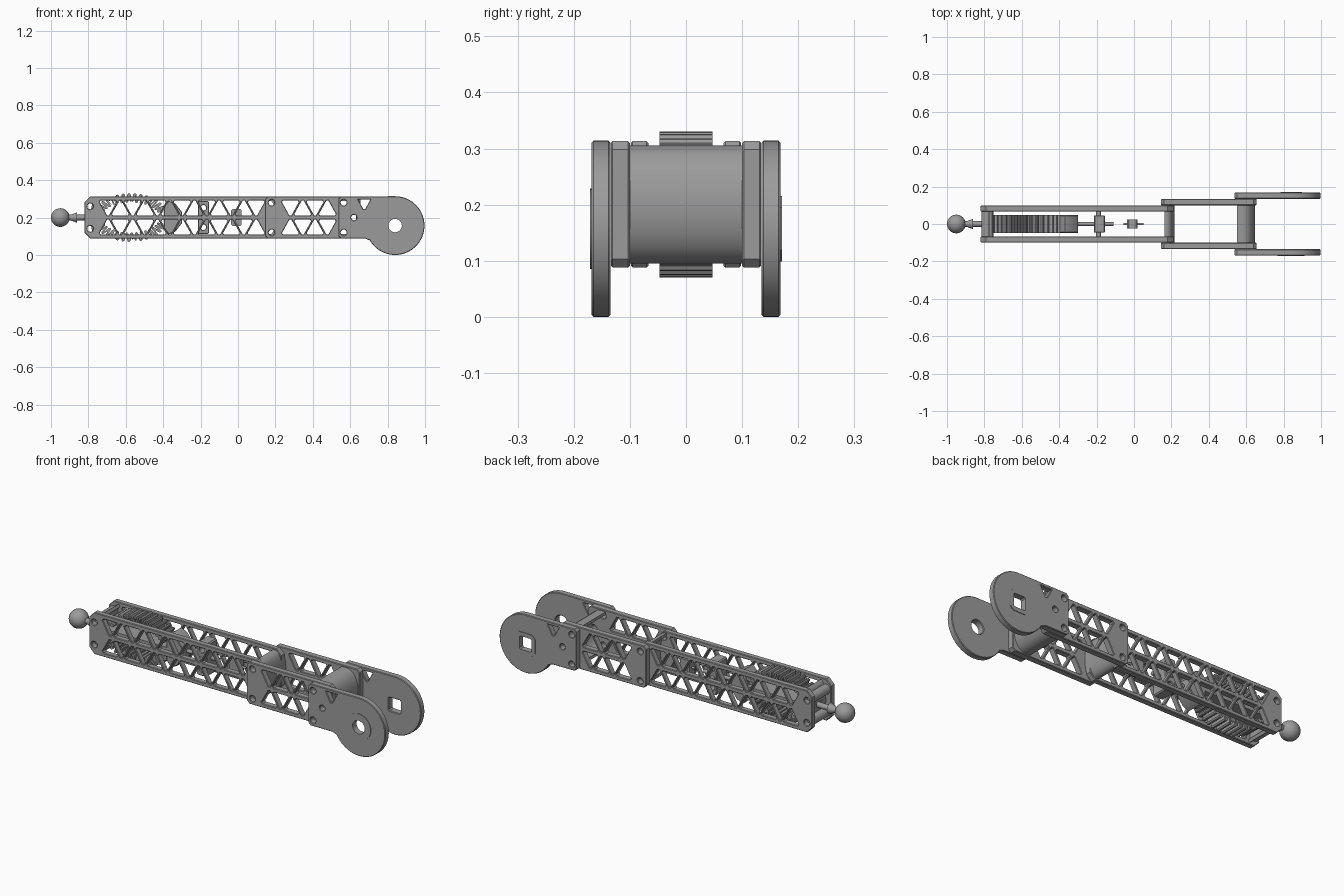
import bpy, bmesh
from math import sin, cos, pi, radians, tanh
from mathutils import Matrix, Vector

cube = bpy.data.objects.get("Cube")
if cube:
    bpy.data.objects.remove(cube)

MID = 0.2          # height of the arm's centre line
parts = []

grey = bpy.data.materials.new("mid grey")
grey.use_nodes = True
COLOUR = (0.33, 0.33, 0.33, 1)
grey.diffuse_color = COLOUR
grey.node_tree.nodes["Principled BSDF"].inputs["Base Color"].default_value = COLOUR


def finish(name, mesh):
    mesh.materials.clear()
    mesh.materials.append(grey)
    obj = bpy.data.objects.new(name, mesh)
    bpy.context.collection.objects.link(obj)
    parts.append(obj)
    return obj


def prism(name, loops, y0, y1, bevel=0.0):
    """Extrude an outline with holes, drawn in x and z, from y0 to y1."""
    curve = bpy.data.curves.new(name, "CURVE")
    curve.dimensions, curve.fill_mode = "2D", "BOTH"
    curve.extrude = abs(y1 - y0) / 2 - bevel
    curve.bevel_depth, curve.offset, curve.bevel_resolution = bevel, -bevel, 0
    for loop in loops:
        spline = curve.splines.new("POLY")
        spline.points.add(len(loop) - 1)
        for point, (x, z) in zip(spline.points, loop):
            point.co = (x, z, 0, 1)
        spline.use_cyclic_u = True
    temp = bpy.data.objects.new(name, curve)
    mesh = bpy.data.meshes.new_from_object(temp)
    bpy.data.objects.remove(temp)
    mesh.transform(Matrix.Translation((0, (y0 + y1) / 2, 0)) @ Matrix.Rotation(pi / 2, 4, "X"))
    bm = bmesh.new()
    bm.from_mesh(mesh)
    bmesh.ops.remove_doubles(bm, verts=bm.verts, dist=1e-5)
    bmesh.ops.recalc_face_normals(bm, faces=bm.faces)
    bm.to_mesh(mesh)
    bm.free()
    return finish(name, mesh)


def rod(name, start, end, r1, r2=None, sides=24):
    start, end = Vector(start), Vector(end)
    axis = end - start
    bm = bmesh.new()
    bmesh.ops.create_cone(bm, cap_ends=True, segments=sides, radius1=r1,
                          radius2=r1 if r2 is None else r2, depth=axis.length)
    turn = axis.to_track_quat("Z", "Y").to_matrix().to_4x4()
    bm.transform(Matrix.Translation((start + end) / 2) @ turn)
    mesh = bpy.data.meshes.new(name)
    bm.to_mesh(mesh)
    bm.free()
    return finish(name, mesh)


def arc(x, z, r, a0=0, a1=360, n=24):
    full = abs(a1 - a0) == 360
    steps = n if full else n - 1
    return [(x + r * cos(radians(a0 + (a1 - a0) * i / steps)),
             z + r * sin(radians(a0 + (a1 - a0) * i / steps))) for i in range(n)]


def box(x0, x1, z0, z1, c=0.0):
    if not c:
        return [(x0, z0), (x1, z0), (x1, z1), (x0, z1)]
    return [(x0 + c, z0), (x1 - c, z0), (x1, z0 + c), (x1, z1 - c),
            (x1 - c, z1), (x0 + c, z1), (x0, z1 - c), (x0, z0 + c)]


def ribbon(path, thick):
    """Closed outline of an open path given a thickness."""
    left, right = [], []
    for i, p in enumerate(path):
        a, b = Vector(path[max(i - 1, 0)]), Vector(path[min(i + 1, len(path) - 1)])
        d = (b - a).normalized() * thick / 2
        left.append((p[0] - d.y, p[1] + d.x))
        right.append((p[0] + d.y, p[1] - d.x))
    return left + right[::-1]


def truss(first, count, pitch=0.066):
    """Two mirrored rows of alternating triangular openings."""
    holes = []
    for side in (1, -1):
        for i in range(count):
            x = first + i * pitch
            base, tip = (0.011, 0.091) if i % 2 else (0.091, 0.011)
            s = 0.008 if base < tip else -0.008
            holes.append([(x - 0.039, MID + side * base), (x + 0.039, MID + side * base),
                          (x + 0.045, MID + side * (base + s)), (x + 0.005, MID + side * tip),
                          (x - 0.005, MID + side * tip), (x - 0.045, MID + side * (base + s))])
    return holes


def bolt_holes(x, dz, r=0.016):
    return [arc(x, MID + s * dz, r, n=16) for s in (1, -1)]


# Side plates, mirrored left and right of the arm
for side, label in ((-1, "right"), (1, "left")):
    prism("long_truss_" + label,
          [box(-0.82, 0.21, 0.088, 0.313, 0.03)] + bolt_holes(-0.79, 0.06)
          + bolt_holes(0.18, 0.08) + truss(-0.695, 13),
          side * 0.067, side * 0.098, 0.003)
    prism("middle_truss_" + label,
          [box(0.145, 0.655, 0.088, 0.313, 0.015)] + bolt_holes(0.18, 0.08)
          + bolt_holes(0.565, 0.08) + truss(0.28, 4) + [arc(0.62, MID, 0.015, n=16)],
          side * 0.1, side * 0.134, 0.003)
    # End plate with its round lobe; round bore on one side, square on the other
    outline = ([(0.55, 0.088), (0.68, 0.088), (0.698, 0.08)]
               + arc(0.84, 0.157, 0.157, 210, 450, 48)
               + [(0.55, 0.313), (0.537, 0.3), (0.537, 0.1)])
    bore = arc(0.84, 0.157, 0.036) if side < 0 else box(0.804, 0.876, 0.121, 0.193, 0.006)
    triangle = [(0.642, 0.297), (0.708, 0.297), (0.68, 0.245), (0.67, 0.245)]
    prism("end_plate_" + label,
          [outline, bore, triangle, arc(0.62, MID, 0.015, n=16)] + bolt_holes(0.565, 0.08),
          side * 0.135, side * 0.168, 0.003)
    rim = arc(0.84, 0.157, 0.072, n=32) if side < 0 else box(0.782, 0.898, 0.099, 0.215, 0.02)
    prism("bore_rim_" + label, [rim, bore], side * 0.16, side * 0.171)


# Curved cross panels that tie the two sides together
def panel(name, x, bulge, lip, half_width):
    path = [(x - lip, MID + 0.097)] if lip else []
    path += [(x + bulge * cos(a), MID + 0.097 * sin(a))
             for a in (radians(90 - 15 * i) for i in range(13))]
    if lip:
        path.append((x - lip, MID - 0.097))
    prism(name, [ribbon(path, 0.016)], -half_width, half_width)


panel("end_cross_panel", 0.58, 0.06, 0.03, 0.1)
panel("middle_cross_panel", 0.175, 0.033, 0.012, 0.1)
panel("tip_cross_panel", -0.755, -0.025, 0, 0.067)
for s, label in ((1, "upper"), (-1, "lower")):
    z = MID + s * 0.06
    prism("tip_sleeve_" + label, [arc(-0.79, z, 0.026), arc(-0.79, z, 0.016)], -0.067, 0.067)

# Wavy springs above and below the centre line
TEETH, STEPS = 15, 10
for s, label in ((1, "upper"), (-1, "lower")):
    wave = []
    for i in range(TEETH * STEPS + 1):
        a = radians(160 - 140 * i / (TEETH * STEPS))
        depth = 0.022 * (1 - tanh(2.2 * sin(2 * pi * i / STEPS)))
        wave.append((-0.575 + (0.2 - depth) * cos(a), MID + s * (0.127 - depth) * sin(a)))
    prism("wavy_spring_" + label, [ribbon(wave, 0.008)], -0.047, 0.047)

# Spring carrier
prism("spring_bar", [box(-0.79, -0.3, MID - 0.011, MID + 0.011)], -0.047, 0.047)
prism("spring_head", [[(-0.395, 0.14), (-0.37, 0.11), (-0.335, 0.125), (-0.3, 0.17),
                       (-0.3, 0.23), (-0.335, 0.275), (-0.37, 0.29), (-0.395, 0.26)]],
      -0.047, 0.047, 0.003)

# Sliding bracket and its cross pin
prism("bracket", [box(-0.215, -0.155, 0.112, 0.288, 0.006)] + bolt_holes(-0.185, 0.052, 0.015),
      -0.045, 0.045, 0.003)
rod("bracket_pin", (-0.19, -0.068, MID), (-0.19, 0.068, MID), 0.014)
rod("push_rod", (-0.3, 0, MID), (-0.11, 0, MID), 0.01)

# Small inner block
prism("inner_block", [box(-0.037, 0.02, 0.155, 0.245, 0.008)], -0.024, 0.024)
rod("inner_pin", (-0.055, 0, MID), (0.05, 0, MID), 0.006)

# Ball joint at the tip
rod("ball_neck", (-0.92, 0, MID), (-0.76, 0, MID), 0.015)
rod("neck_flare", (-0.895, 0, MID), (-0.86, 0, MID), 0.015, 0.028)
bm = bmesh.new()
bmesh.ops.create_uvsphere(bm, u_segments=32, v_segments=16, radius=0.05,
                          matrix=Matrix.Translation((-0.95, 0, MID)))
ball = bpy.data.meshes.new("ball")
bm.to_mesh(ball)
bm.free()
finish("ball", ball)

# Smooth the curved surfaces, keeping edges sharp
bpy.ops.object.select_all(action="DESELECT")
for obj in parts:
    obj.select_set(True)
bpy.context.view_layer.objects.active = parts[0]
bpy.ops.object.shade_smooth_by_angle(angle=radians(30))
